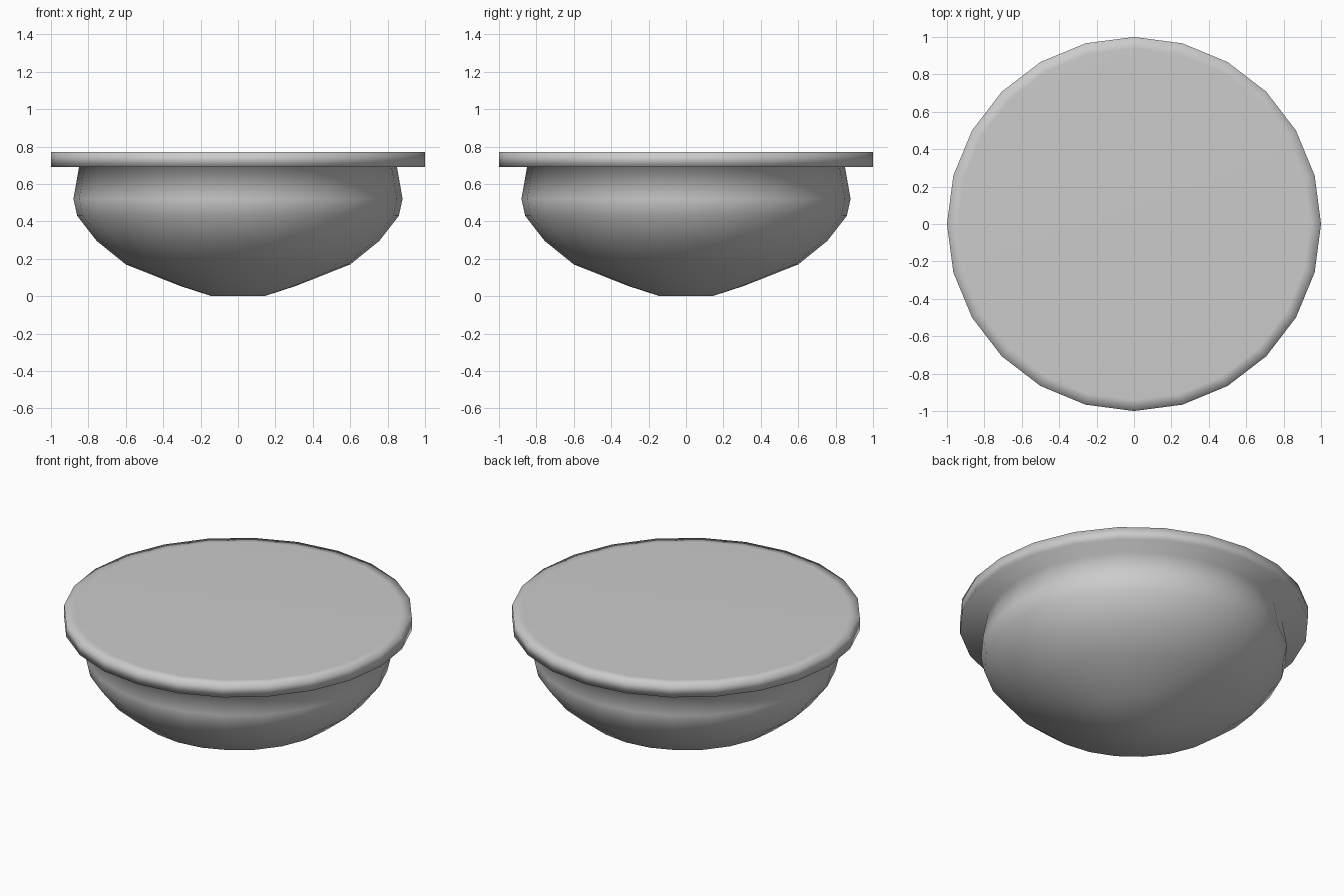
import bpy, bmesh
from math import cos, sin, pi

if "Cube" in bpy.data.objects:
    bpy.data.objects.remove(bpy.data.objects["Cube"])

SIDES = 24


def lathe(name, profile):
    """Spin (radius, z) points around z and cap both open ends."""
    bm = bmesh.new()
    rings = []
    for r, z in profile:
        rings.append([bm.verts.new((r * cos(2 * pi * i / SIDES),
                                    r * sin(2 * pi * i / SIDES), z))
                      for i in range(SIDES)])
    for a, b in zip(rings, rings[1:]):
        for i in range(SIDES):
            j = (i + 1) % SIDES
            bm.faces.new((a[i], a[j], b[j], b[i]))
    bm.faces.new(rings[0][::-1])
    bm.faces.new(rings[-1])
    bmesh.ops.recalc_face_normals(bm, faces=bm.faces)
    for f in bm.faces:
        f.smooth = True
    mesh = bpy.data.meshes.new(name)
    bm.to_mesh(mesh)
    bm.free()
    obj = bpy.data.objects.new(name, mesh)
    bpy.context.collection.objects.link(obj)
    return obj


# Rounded bowl, bulging below the neck, with thick flat-topped rim in one skin
lathe("bowl", [
    (0.14, 0.0), (0.31, 0.055), (0.60, 0.17), (0.755, 0.295),
    (0.86, 0.43), (0.88, 0.52), (0.85, 0.69),
    (1.0, 0.69), (1.0, 0.77), (0.94, 0.772),
])
